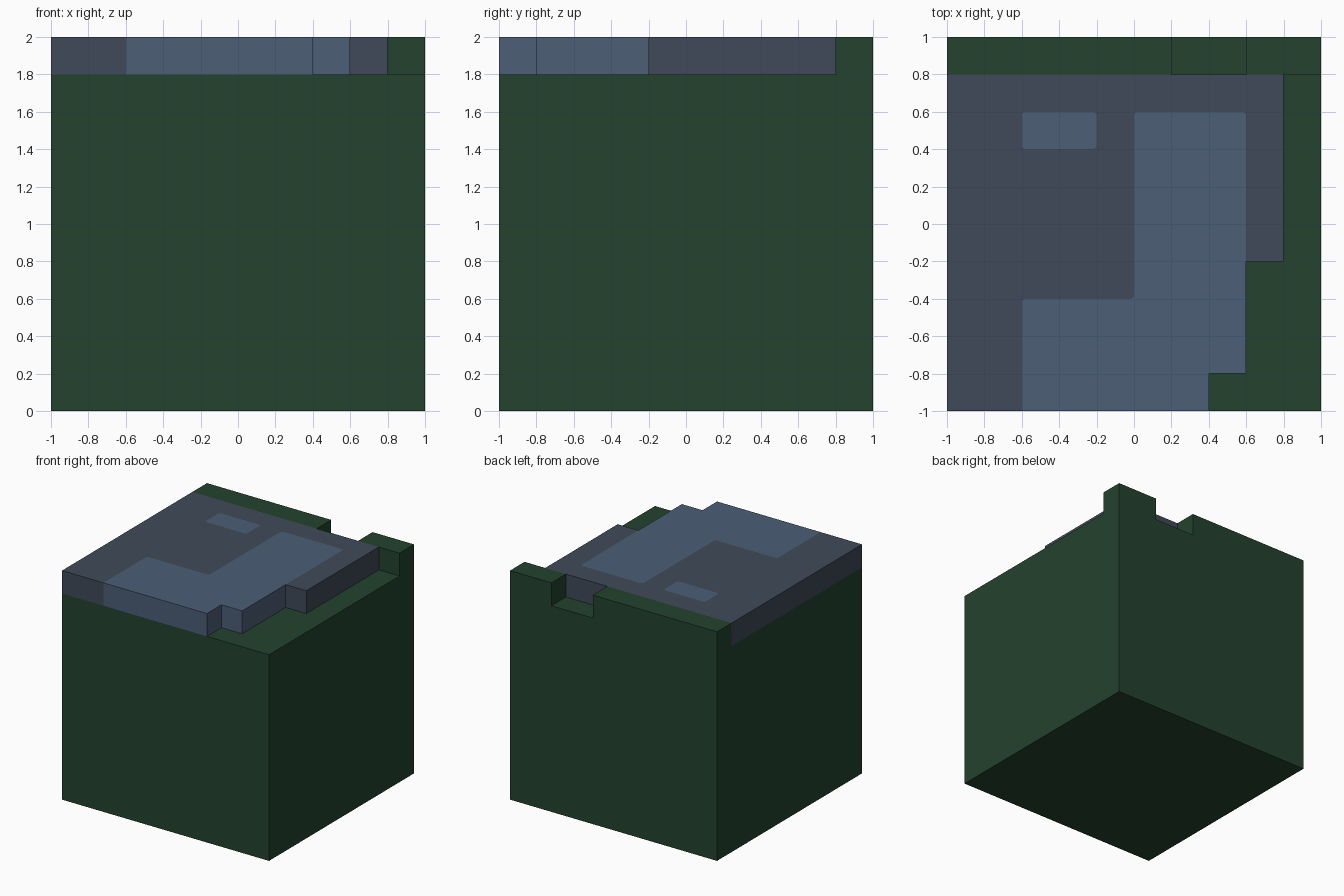
import bpy, bmesh

if "Cube" in bpy.data.objects:
    bpy.data.objects.remove(bpy.data.objects["Cube"])


def srgb(r, g, b):
    lin = lambda c: c / 12.92 if c <= 0.04045 else ((c + 0.055) / 1.055) ** 2.4
    return (lin(r / 255), lin(g / 255), lin(b / 255), 1.0)


def material(name, rgb):
    m = bpy.data.materials.new(name)
    m.diffuse_color = srgb(*rgb)
    m.use_nodes = True
    m.node_tree.nodes["Principled BSDF"].inputs["Base Color"].default_value = m.diffuse_color
    return m


GREEN = material("dark green", (35, 66, 46))
SLATE = material("slate grey", (62, 74, 88))
BLUE = material("dusty blue", (76, 94, 118))
LOW, HIGH = 1.8, 2.0


def rounded(points, r=0.025, closed=False):
    """Soften the corners of a path; an open path keeps its end points."""
    out, n = [], len(points)
    for i, (x, y) in enumerate(points):
        if not closed and i in (0, n - 1):
            out.append((x, y))
            continue
        ends = []
        for qx, qy in (points[i - 1], points[(i + 1) % n]):
            d = ((qx - x) ** 2 + (qy - y) ** 2) ** 0.5
            ends.append((x + (qx - x) * r / d, y + (qy - y) * r / d))
        (ax, ay), (bx, by) = ends
        for t in (0, 0.33, 0.67, 1):
            u, v, w = (1 - t) ** 2, 2 * t * (1 - t), t * t
            out.append((u * ax + v * x + w * bx, u * ay + v * y + w * by))
    return out


def wall(bm, path, z0, z1, mat=0):
    """Upright strip along a path; the outside lies to the right of it."""
    for (ax, ay), (bx, by) in zip(path, path[1:]):
        quad = [(ax, ay, z0), (bx, by, z0), (bx, by, z1), (ax, ay, z1)]
        bm.faces.new([bm.verts.new(p) for p in quad]).material_index = mat


def flat(bm, outlines, z, mat=0, up=True):
    """Level face; outlines after the first are holes."""
    edges = []
    for line in outlines:
        vs = [bm.verts.new((x, y, z)) for x, y in line]
        edges += [bm.edges.new((vs[i - 1], vs[i])) for i in range(len(vs))]
    res = bmesh.ops.triangle_fill(bm, edges=edges, use_beauty=True)
    for f in res["geom"]:
        if isinstance(f, bmesh.types.BMFace):
            f.material_index = mat
            f.normal_update()
            if (f.normal.z > 0) != up:
                f.normal_flip()


def finish(bm, name, mats):
    bmesh.ops.remove_doubles(bm, verts=bm.verts, dist=1e-4)
    mesh = bpy.data.meshes.new(name)
    bm.to_mesh(mesh)
    bm.free()
    for m in mats:
        mesh.materials.append(m)
    bpy.context.collection.objects.link(bpy.data.objects.new(name, mesh))


# Base block: sides, underside and the exposed low ledges
square = [(-1, -1), (1, -1), (1, 1), (-1, 1)]
bm = bmesh.new()
wall(bm, square + square[:1], 0, LOW)
flat(bm, [square], 0, up=False)
flat(bm, [[(0.4, -1), (1, -1), (1, 0.8), (0.8, 0.8), (0.8, -0.2),
           (0.6, -0.2), (0.6, -0.8), (0.4, -0.8)]], LOW)
flat(bm, [[(0.2, 0.8), (0.6, 0.8), (0.6, 1), (0.2, 1)]], LOW)
finish(bm, "base_block", [GREEN])

# Raised rim along the back, in two pieces with a notch between
for name, x0, x1, exposed in (
        ("back_rim_left", -1, 0.2, [(0.2, 0.8), (0.2, 1), (-1, 1), (-1, 0.8)]),
        ("back_rim_right", 0.6, 1,
         [(0.8, 0.8), (1, 0.8), (1, 1), (0.6, 1), (0.6, 0.8)])):
    bm = bmesh.new()
    wall(bm, exposed, LOW, HIGH)
    flat(bm, [[(x0, 0.8), (x1, 0.8), (x1, 1), (x0, 1)]], HIGH)
    finish(bm, name, [GREEN])

# Top slab: slate with a blue bent area and a small blue patch
border = rounded([(0.6, -0.2), (0.6, 0.6), (0, 0.6), (0, -0.4),
                  (-0.6, -0.4), (-0.6, -1)])
blue_edge = [(-0.6, -1), (0.4, -1), (0.4, -0.8), (0.6, -0.8), (0.6, -0.2)]
slate_edge = [(0.6, -0.2), (0.8, -0.2), (0.8, 0.8)]
patch = rounded([(-0.6, 0.4), (-0.2, 0.4), (-0.2, 0.6), (-0.6, 0.6)], closed=True)
bm = bmesh.new()
flat(bm, [blue_edge + border[1:-1]], HIGH, 1)
flat(bm, [patch], HIGH, 1)
flat(bm, [[(-1, -1)] + border[::-1] + slate_edge[1:] + [(-1, 0.8)], patch], HIGH, 0)
wall(bm, blue_edge, LOW, HIGH, 1)
wall(bm, slate_edge, LOW, HIGH, 0)
wall(bm, [(0.6, 0.8), (0.2, 0.8)], LOW, HIGH, 0)
wall(bm, [(-1, 0.8), (-1, -1), (-0.6, -1)], LOW, HIGH, 0)
finish(bm, "top_slab", [SLATE, BLUE])
